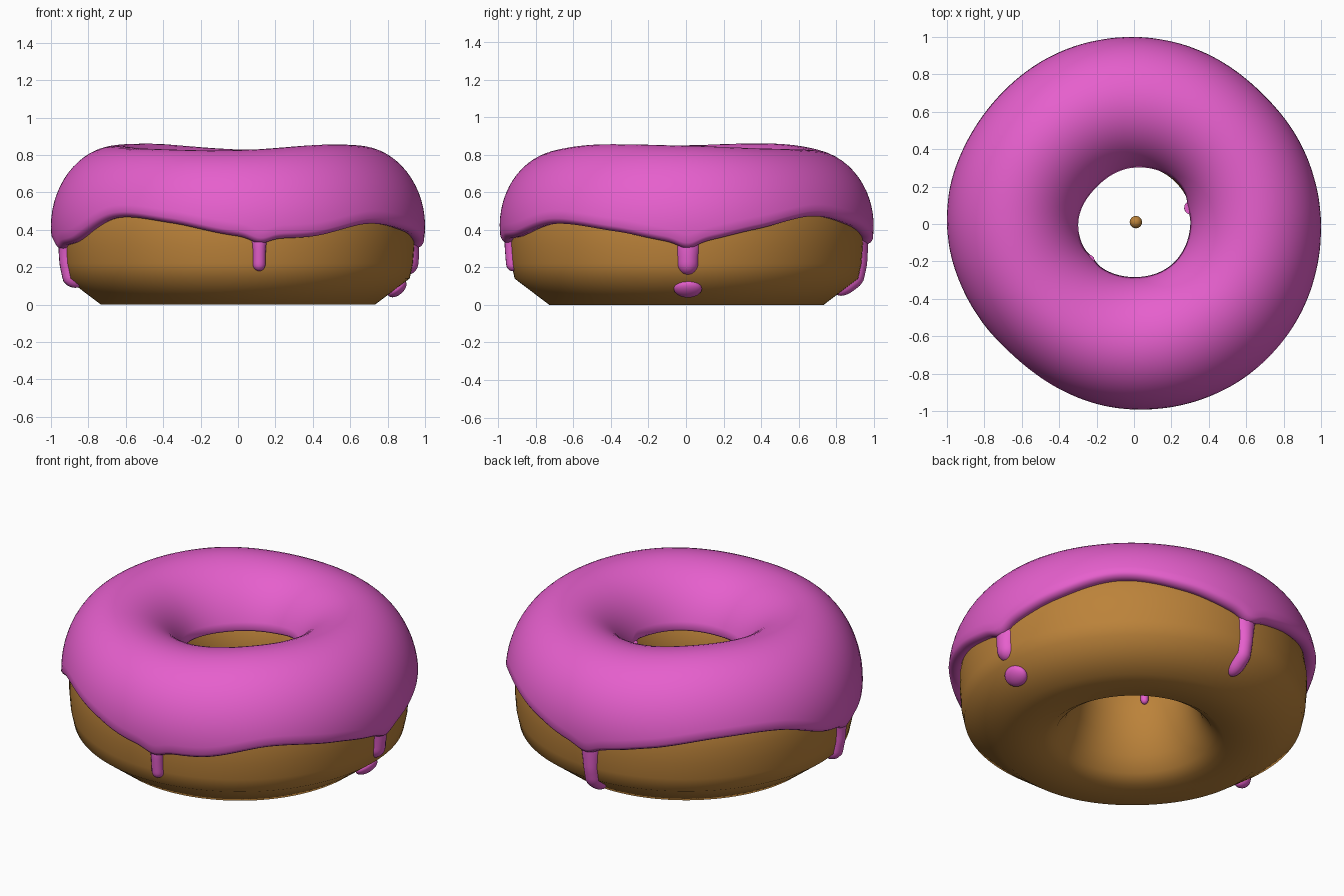
import bpy
import bmesh
from math import sin, cos, asin, pi, tau, radians, sqrt, exp

cube = bpy.data.objects.get("Cube")
if cube:
    bpy.data.objects.remove(cube, do_unlink=True)


def material(name, color):
    m = bpy.data.materials.new(name)
    m.diffuse_color = color
    m.use_nodes = True
    bsdf = next(n for n in m.node_tree.nodes if n.type == 'BSDF_PRINCIPLED')
    bsdf.inputs["Base Color"].default_value = color
    return m


pink = material("pink_icing", (0.79, 0.115, 0.61, 1))
brown = material("baked_brown", (0.50, 0.225, 0.042, 1))


def add_object(name, data, mat):
    data.materials.append(mat)
    obj = bpy.data.objects.new(name, data)
    bpy.context.collection.objects.link(obj)
    return obj


def around(values, a):
    """Smooth periodic curve through values spaced evenly round the ring."""
    n = len(values)
    pos = (a % tau) / tau * n
    i = int(pos)
    t = pos - i
    p, q, r, s = (values[(i + k) % n] for k in (-1, 0, 1, 2))
    return q + t / 2 * (r - p + t * (2 * p - 5 * q + 4 * r - s + t * (3 * (q - r) + s - p)))


def ring_body(name, section, segments, mat):
    """Closed ring whose (radius, height) section may vary with the angle."""
    bm = bmesh.new()
    rings = []
    for i in range(segments):
        a = tau * i / segments
        rings.append([bm.verts.new((r * cos(a), r * sin(a), z)) for r, z in section(a)])
    n = len(rings[0])
    for i in range(segments):
        p, q = rings[i], rings[(i + 1) % segments]
        for j in range(n):
            k = (j + 1) % n
            bm.faces.new((p[j], q[j], q[k], p[k]))
    bmesh.ops.recalc_face_normals(bm, faces=bm.faces)
    for f in bm.faces:
        f.smooth = True
    me = bpy.data.meshes.new(name)
    bm.to_mesh(me)
    bm.free()
    return add_object(name, me, mat)


# Icing shape round the ring, counter-clockwise from the model's left
REACH = [0.36, 0.345, 0.36, 0.362, 0.36, 0.32, 0.352, 0.374]
INNER_REACH = [0.36, 0.35, 0.36, 0.378, 0.36, 0.37, 0.375, 0.362]
TOP = [0.848, 0.832, 0.83, 0.86, 0.85, 0.832, 0.826, 0.855]
HEM = [0.36, 0.43, 0.50, 0.45, 0.38, 0.44, 0.50, 0.49,
       0.37, 0.36, 0.49, 0.465, 0.395, 0.39, 0.46, 0.42]
INNER_HEM = [0.56, 0.59, 0.56, 0.55, 0.55, 0.56, 0.55, 0.55]

# Dough: flat base, bevelled lower rim, nearly upright wall, narrow hole
OUTER = [(0.73, 0), (0.915, 0.14), (0.932, 0.22), (0.94, 0.32), (0.94, 0.4),
         (0.925, 0.5), (0.87, 0.62), (0.76, 0.71)]
INNER = [(0.62, 0.74), (0.47, 0.7), (0.38, 0.62), (0.338, 0.54), (0.315, 0.44),
         (0.315, 0.34), (0.335, 0.23), (0.375, 0.12), (0.43, 0.04), (0.49, 0)]


def dough_section(a):
    shift = 0.6 * (around(REACH, a) - 0.355)
    return [(r + shift, z) for r, z in OUTER] + INNER


ring_body("dough", dough_section, 128, brown)


def wall_radius(z):
    for (r0, z0), (r1, z1) in zip(OUTER, OUTER[1:]):
        if z <= z1:
            return r0 + (r1 - r0) * (z - z0) / (z1 - z0)
    return OUTER[-1][0]


# Drips: angle in degrees, top height, tip height, half width
DRIPS = [(277, 0.41, 0.18, 0.037), (0.6, 0.36, 0.16, 0.066),
         (91, 0.38, 0.06, 0.05), (189, 0.38, 0.10, 0.044)]
INNER_DRIPS = [(16, 0.56, 0.44, 0.024), (219, 0.56, 0.40, 0.023)]


def dip(a, drips, depth, width):
    """Lowering of the icing edge where a drip leaves it."""
    total = 0
    for deg, *_ in drips:
        d = (a - radians(deg) + pi) % tau - pi
        total += depth * exp(-(d / radians(width)) ** 2)
    return total


def icing_section(a):
    outer_z = around(HEM, a) - dip(a, DRIPS, 0.03, 4)
    inner_z = around(INNER_HEM, a) - dip(a, INNER_DRIPS, 0.03, 8)
    start = asin((outer_z - 0.42) / 0.415)
    end = pi - asin((inner_z - 0.42) / 0.415)
    pts = []
    steps = 28
    for i in range(steps + 1):
        t = start + (end - start) * i / steps
        width = around(REACH if cos(t) > 0 else INNER_REACH, a)
        lift = max(0, sin(t)) ** 2 * (around(TOP, a) - 0.835)
        pts.append((0.64 + width * cos(t), 0.42 + 0.415 * sin(t) + lift))
    # rounded lips that tuck into the dough
    r0, z0 = pts[0]
    r1, z1 = pts[-1]
    tail = [(r1 + 0.01, z1 - 0.012), (r1 + 0.03, z1 - 0.012), (r1 + 0.09, z1 + 0.02)]
    head = [(r0 - 0.13, z0 + 0.02), (r0 - 0.055, z0 - 0.026), (r0 - 0.03, z0 - 0.028),
            (r0 - 0.01, z0 - 0.016)]
    return head + pts + tail


ring_body("icing", icing_section, 360, pink)


def drip(name, deg, top, tip, w, radius_at):
    """Tapered strand running down the dough, with a round tip."""
    cu = bpy.data.curves.new(name, 'CURVE')
    cu.dimensions = '3D'
    cu.bevel_depth = 1
    cu.bevel_resolution = 5
    cu.use_fill_caps = True
    sp = cu.splines.new('POLY')
    count = 24
    sp.points.add(count - 1)
    a = radians(deg)
    for i, p in enumerate(sp.points):
        s = 1 - (1 - i / (count - 1)) ** 2
        z = top - (top - tip) * s
        left = z - tip
        width = w * (0.92 + 0.6 * exp(-(s / 0.3) ** 2))
        r = radius_at(z, width)
        if left < w:
            width *= sqrt(max(0.002, 1 - (1 - left / w) ** 2))
        p.co = (r * cos(a), r * sin(a), z, 1)
        p.radius = width
    return add_object(name, cu, pink)


for name, d in zip(("front", "left", "back", "right"), DRIPS):
    drip(name + "_drip", *d, lambda z, width: wall_radius(z) + 0.034 - width)
for name, d in zip(("first", "second"), INNER_DRIPS):
    drip(name + "_hole_drip", *d, lambda z, width: 0.28 + width)


def ball(name, location, scale, mat, tilt=0):
    bm = bmesh.new()
    bmesh.ops.create_uvsphere(bm, u_segments=24, v_segments=14, radius=1)
    for f in bm.faces:
        f.smooth = True
    me = bpy.data.meshes.new(name)
    bm.to_mesh(me)
    bm.free()
    obj = add_object(name, me, mat)
    obj.location = location
    obj.scale = scale
    obj.rotation_euler.y = tilt
    return obj


# Loose drop under the left drip and a crumb inside the hole
ball("fallen_drop", (0.85, 0.01, 0.086), (0.035, 0.075, 0.06), pink, radians(50))
ball("crumb", (0.01, 0.01, 0.45), (0.033, 0.033, 0.033), brown)
